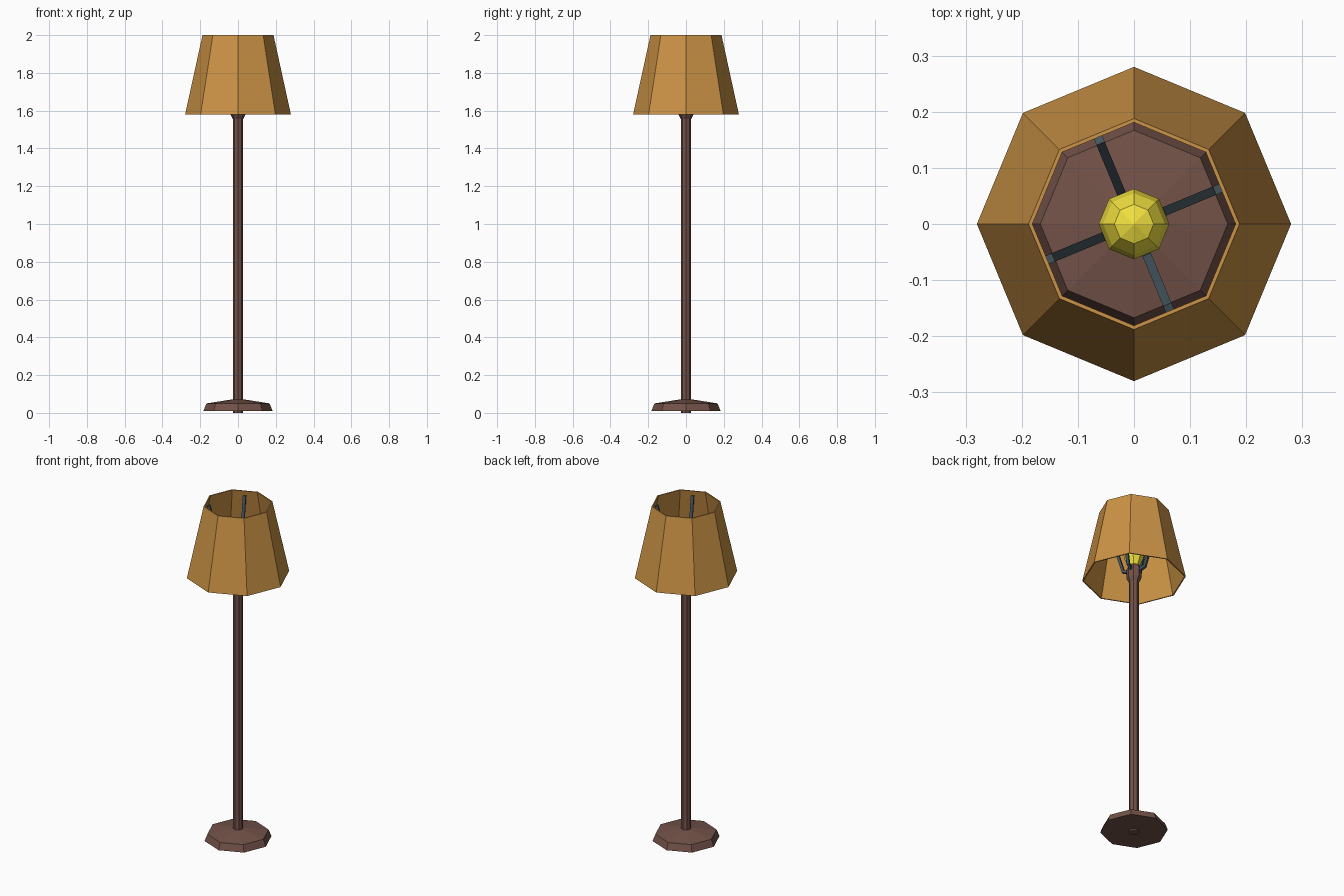
import bpy, bmesh
from math import pi, cos, sin
from mathutils import Vector, Matrix

if "Cube" in bpy.data.objects:
    bpy.data.objects.remove(bpy.data.objects["Cube"])


def material(name, rgb):
    m = bpy.data.materials.new(name)
    m.diffuse_color = (*rgb, 1)
    m.use_nodes = True
    m.node_tree.nodes["Principled BSDF"].inputs["Base Color"].default_value = m.diffuse_color
    return m


wood = material("brown_wood", (0.17, 0.085, 0.065))
cloth = material("tan_fabric", (0.60, 0.29, 0.06))
metal = material("dark_metal", (0.06, 0.09, 0.11))
glow = material("yellow_glass", (0.88, 0.75, 0.05))


def finish(bm, name, mat):
    bmesh.ops.recalc_face_normals(bm, faces=bm.faces)
    mesh = bpy.data.meshes.new(name)
    bm.to_mesh(mesh)
    bm.free()
    mesh.materials.append(mat)
    ob = bpy.data.objects.new(name, mesh)
    bpy.context.collection.objects.link(ob)
    return ob


def lathe(name, profile, mat, closed=False, sides=8):
    """Spin an (r, z) profile into flat facets; cap the ends unless closed."""
    bm = bmesh.new()
    rings = [[bm.verts.new((r * cos(2 * pi * i / sides), r * sin(2 * pi * i / sides), z))
              for i in range(sides)] for r, z in profile]
    pairs = list(zip(rings, rings[1:]))
    if closed:
        pairs.append((rings[-1], rings[0]))
    for a, b in pairs:
        for i in range(sides):
            j = (i + 1) % sides
            bm.faces.new((a[i], a[j], b[j], b[i]))
    if not closed:
        bm.faces.new(rings[0])
        bm.faces.new(rings[-1])
    bmesh.ops.remove_doubles(bm, verts=bm.verts, dist=1e-5)
    return finish(bm, name, mat)


# Base and pole
lathe("base", [(0.183, 0.01), (0.167, 0.05), (0.028, 0.072)], wood)
lathe("pole", [(0.027, 0.0), (0.027, 1.56)], wood)

# Bulb socket
lathe("socket", [(0.027, 1.555), (0.04, 1.58), (0.04, 1.64), (0.03, 1.66)], wood)

# Bulb
lathe("bulb", [(0.03, 1.655), (0.05, 1.70), (0.063, 1.76), (0.055, 1.795),
               (0.035, 1.825), (0.0001, 1.838)], glow)

# Open shade with thin walls
lathe("shade", [(0.28, 1.58), (0.188, 2.0), (0.181, 2.0), (0.273, 1.58)], cloth, closed=True)

# Four bent arms from socket to shade
path = [(0.03, 1.625), (0.065, 1.64), (0.163, 1.975)]
h = 0.008
for k in range(4):
    bm = bmesh.new()
    rings = []
    for n, (r, z) in enumerate(path):
        p = Vector((r, 0, z))
        a = Vector((path[max(n - 1, 0)][0], 0, path[max(n - 1, 0)][1]))
        q = path[min(n + 1, len(path) - 1)]
        d = ((p - a).normalized() + (Vector((q[0], 0, q[1])) - p).normalized()).normalized()
        side = Vector((-d.z, 0, d.x)) * h
        y = Vector((0, h, 0))
        rings.append([bm.verts.new(p + s * side + t * y)
                      for s, t in ((1, 1), (1, -1), (-1, -1), (-1, 1))])
    for a, b in zip(rings, rings[1:]):
        for i in range(4):
            bm.faces.new((a[i], a[i - 1], b[i - 1], b[i]))
    bm.faces.new(rings[0])
    bm.faces.new(rings[-1])
    bm.transform(Matrix.Rotation(pi / 8 + k * pi / 2, 4, 'Z'))
    finish(bm, f"shade_arm_{k + 1}", metal)
